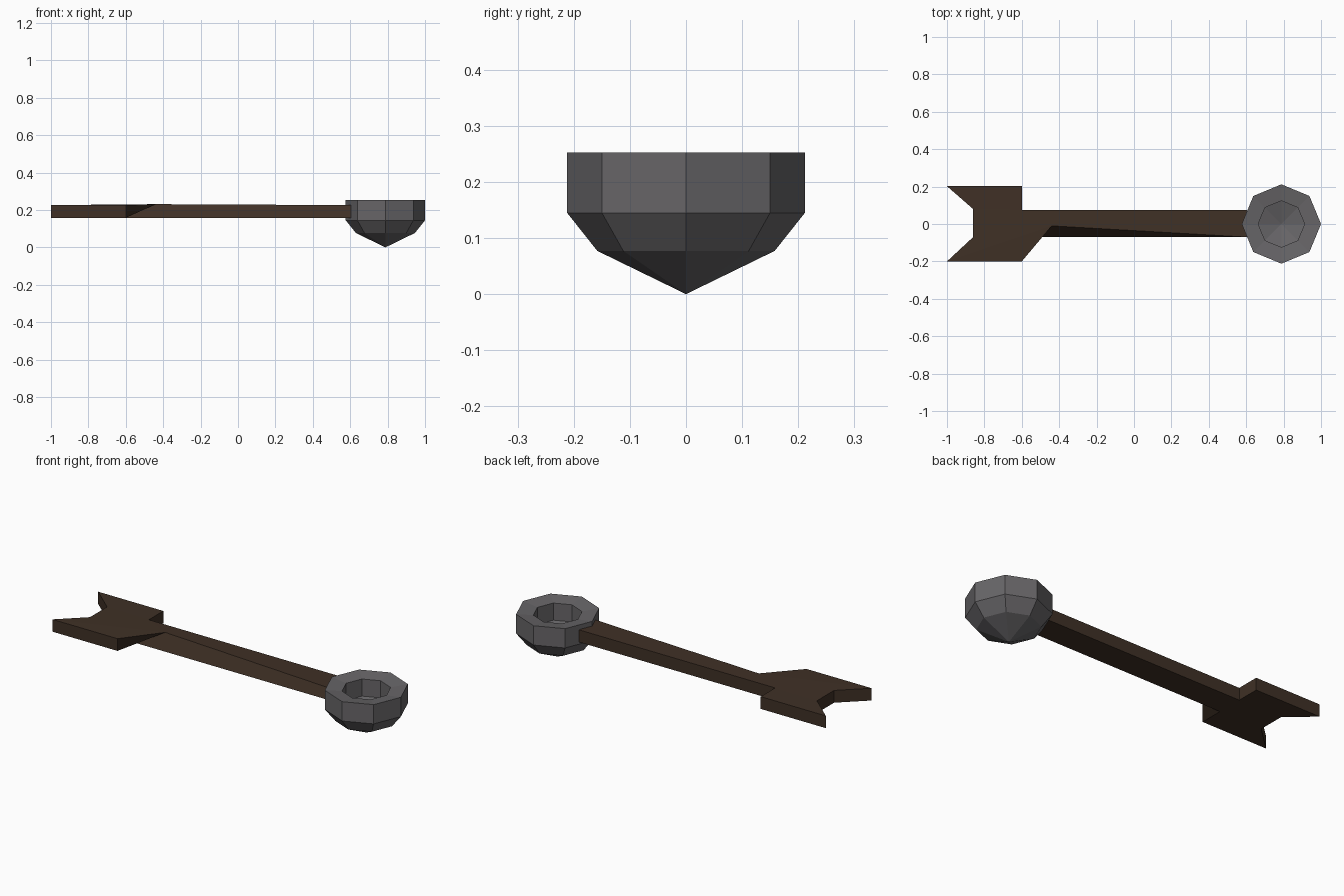
import bpy, bmesh, math

if "Cube" in bpy.data.objects:
    bpy.data.objects.remove(bpy.data.objects["Cube"])


def material(name, rgb):
    m = bpy.data.materials.new(name)
    m.diffuse_color = (*rgb, 1)
    m.use_nodes = True
    m.node_tree.nodes["Principled BSDF"].inputs["Base Color"].default_value = m.diffuse_color
    return m


def make_object(name, bm, mat):
    bmesh.ops.recalc_face_normals(bm, faces=bm.faces)
    me = bpy.data.meshes.new(name)
    bm.to_mesh(me)
    bm.free()
    me.materials.append(mat)
    ob = bpy.data.objects.new(name, me)
    bpy.context.collection.objects.link(ob)
    return ob


grey = material("dark grey stone", (0.135, 0.13, 0.137))
brown = material("dark brown wood", (0.05, 0.03, 0.019))

# Bowl: eight-sided profile revolved, closed by a point outside and inside
CX = 0.788
profile = [(0.158, 0.077), (0.212, 0.145), (0.212, 0.252),
           (0.124, 0.24), (0.124, 0.145)]
bm = bmesh.new()
rings = [[bm.verts.new((CX + r * math.cos(i * math.pi / 4),
                        r * math.sin(i * math.pi / 4), z)) for i in range(8)]
         for r, z in profile]
tip = bm.verts.new((CX, 0, 0))
floor = bm.verts.new((CX, 0, 0.11))
for i in range(8):
    j = (i + 1) % 8
    for a, b in zip(rings, rings[1:]):
        bm.faces.new((a[i], a[j], b[j], b[i]))
    bm.faces.new((tip, rings[0][j], rings[0][i]))
    bm.faces.new((floor, rings[-1][i], rings[-1][j]))
make_object("bowl", bm, grey)

# Handle: arrow-tailed outline extruded upwards
Z0, Z1 = 0.158, 0.226
outline = [(-0.86, -0.07), (-1, -0.2), (-0.6, -0.2), (-0.6, -0.07),
           (0.604, -0.07), (0.604, 0.075), (-0.6, 0.075), (-0.6, 0.202),
           (-1, 0.202), (-0.86, 0.08)]
bm = bmesh.new()
low = [bm.verts.new((x, y, Z0)) for x, y in outline]
top = [bm.verts.new((x, y, Z1)) for x, y in outline]
# the front fin's upper inner corner is pulled along the shaft
top[3].co = (-0.44, -0.01, 0.231)
for i in range(10):
    j = (i + 1) % 10
    bm.faces.new((low[i], low[j], top[j], top[i]))
for ring in (low, top):
    for ids in ((0, 1, 3), (1, 2, 3), (3, 4, 5, 6), (0, 3, 6, 9), (6, 7, 8, 9)):
        bm.faces.new([ring[k] for k in ids])
make_object("handle", bm, brown)
